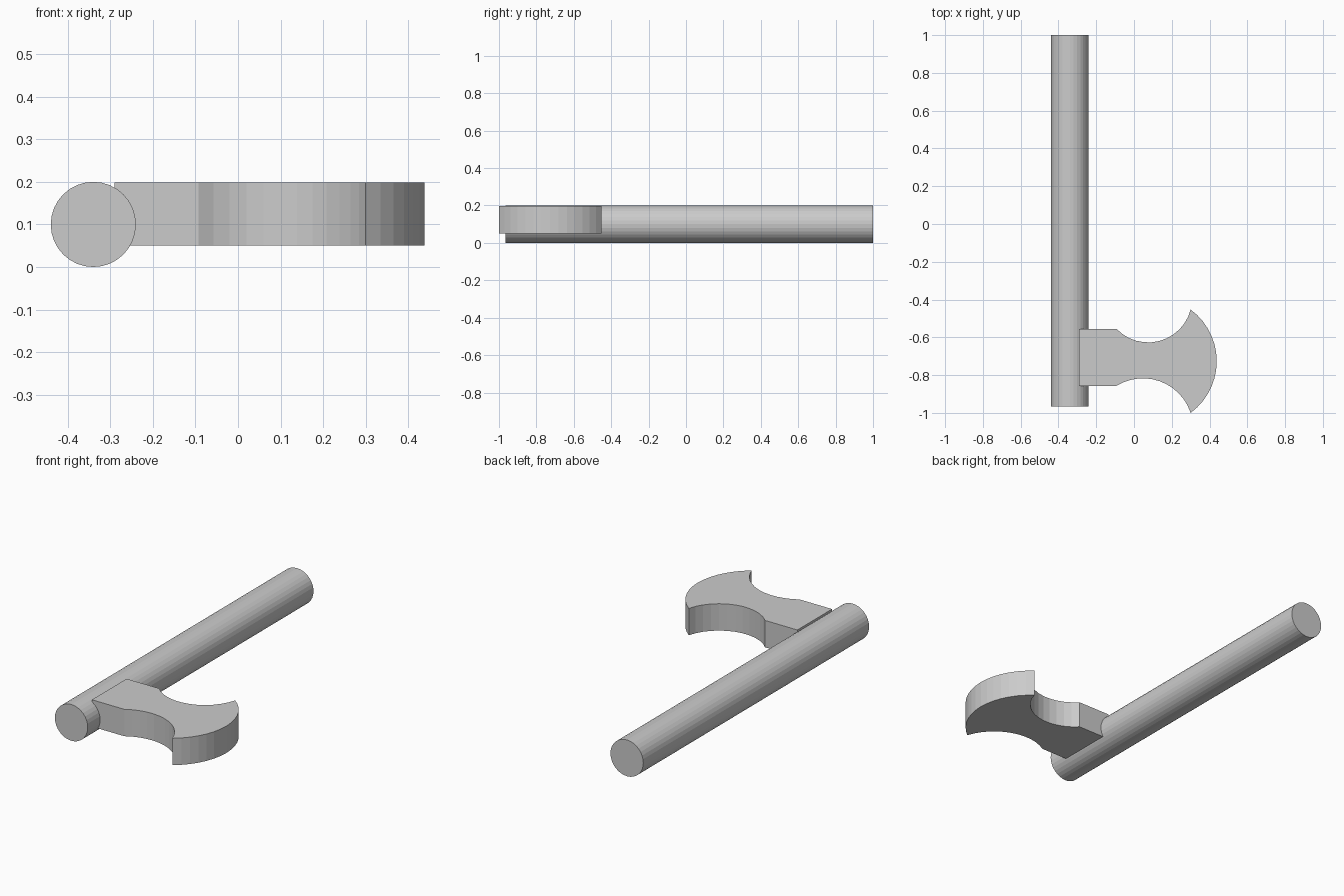
import bpy, bmesh, math
from mathutils import Vector

if "Cube" in bpy.data.objects:
    bpy.data.objects.remove(bpy.data.objects["Cube"])


def arc(a, m, b, steps):
    """Points on the circle through a, m, b, running from a to b."""
    a, m, b = Vector(a), Vector(m), Vector(b)
    d = 2 * (a.x * (m.y - b.y) + m.x * (b.y - a.y) + b.x * (a.y - m.y))
    aa, mm, bb = a.dot(a), m.dot(m), b.dot(b)
    c = Vector(((aa * (m.y - b.y) + mm * (b.y - a.y) + bb * (a.y - m.y)) / d,
                (aa * (b.x - m.x) + mm * (a.x - b.x) + bb * (m.x - a.x)) / d))
    r = (a - c).length
    start, mid, end = (math.atan2(p.y - c.y, p.x - c.x) for p in (a, m, b))
    sweep = (end - start) % math.tau
    if (mid - start) % math.tau > sweep:
        sweep -= math.tau
    return [(c.x + r * math.cos(start + sweep * i / steps),
             c.y + r * math.sin(start + sweep * i / steps)) for i in range(steps + 1)]


# Handle: round shaft along y
bpy.ops.mesh.primitive_cylinder_add(vertices=32, radius=0.1, depth=1.965,
                                    location=(-0.34, 0.0175, 0.1),
                                    rotation=(math.pi / 2, 0, 0))
bpy.context.object.name = "handle"

# Axe head outline: square neck, two scooped sides, curved cutting edge
neck_low, neck_high = (-0.093, -0.857), (-0.093, -0.555)
tip_low, tip_high = (0.30, -1.0), (0.30, -0.453)
outline = [(-0.29, neck_high[1]), (-0.29, neck_low[1])]
outline += arc(neck_low, (0.045, -0.817), tip_low, 12)
outline += arc(tip_low, (0.438, -0.7265), tip_high, 14)[1:]
outline += arc(tip_high, (0.077, -0.627), neck_high, 12)[1:]

# Extrude the outline upwards
bm = bmesh.new()
face = bm.faces.new([bm.verts.new((x, y, 0.05)) for x, y in outline])
top = bmesh.ops.extrude_face_region(bm, geom=[face], use_keep_orig=True)["geom"]
bmesh.ops.translate(bm, vec=(0, 0, 0.148),
                    verts=[v for v in top if isinstance(v, bmesh.types.BMVert)])
bmesh.ops.recalc_face_normals(bm, faces=bm.faces)
mesh = bpy.data.meshes.new("axe_head")
bm.to_mesh(mesh)
bm.free()
bpy.context.collection.objects.link(bpy.data.objects.new("axe_head", mesh))
